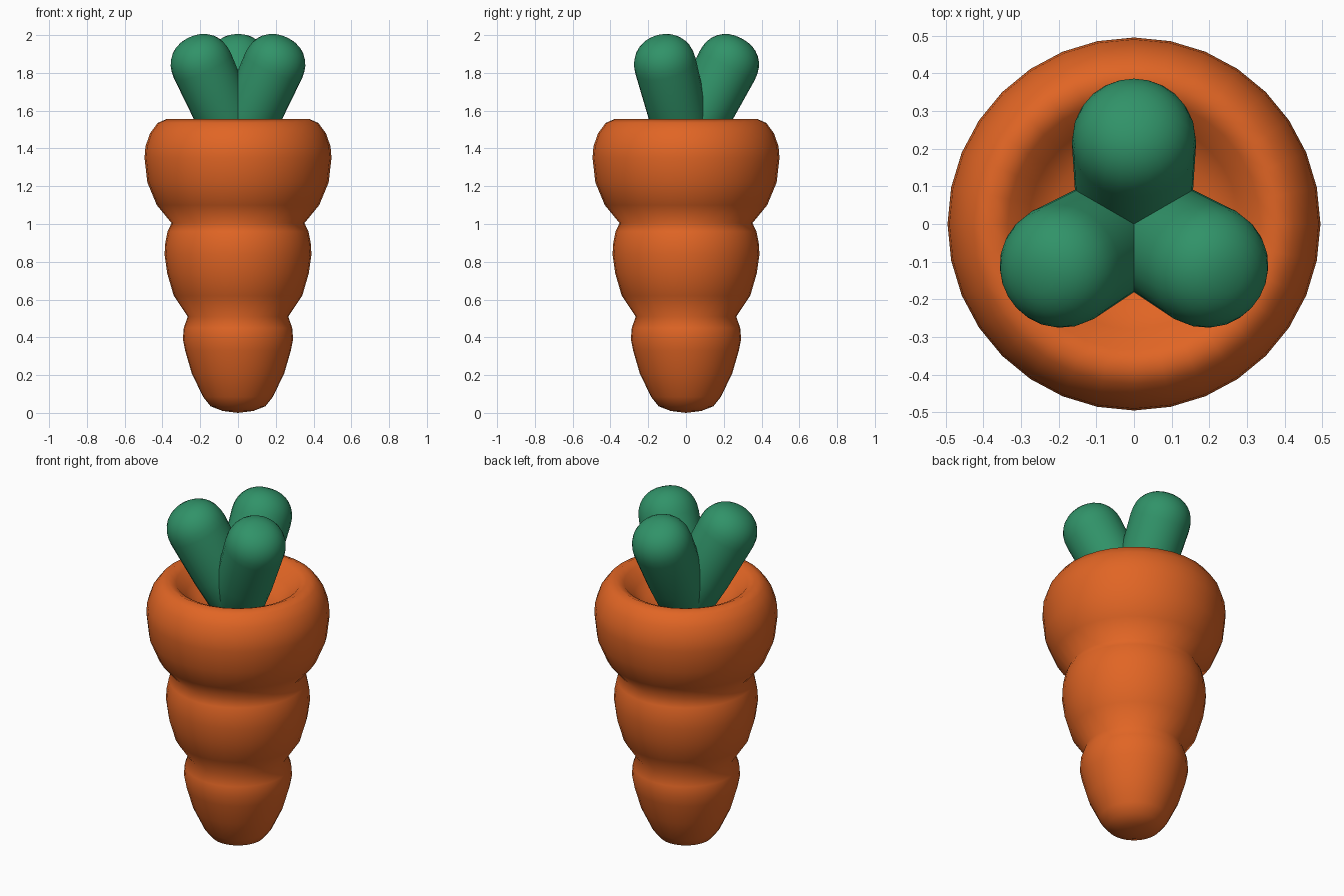
import bpy
import bmesh
import math
from mathutils import Matrix

cube = bpy.data.objects.get("Cube")
if cube:
    bpy.data.objects.remove(cube, do_unlink=True)


def make_material(name, colour):
    mat = bpy.data.materials.new(name)
    mat.use_nodes = True
    mat.diffuse_color = colour
    mat.node_tree.nodes["Principled BSDF"].inputs["Base Color"].default_value = colour
    return mat


def lathe(name, profile, sides, mat, matrix=Matrix(), crease_angle=80):
    """Spin a (radius, height) profile about z; its two ends lie on the axis."""
    bm = bmesh.new()
    verts = [bm.verts.new((r, 0, z)) for r, z in profile]
    edges = [bm.edges.new(pair) for pair in zip(verts, verts[1:])]
    bmesh.ops.spin(bm, geom=verts + edges, cent=(0, 0, 0), axis=(0, 0, 1),
                   angle=2 * math.pi, steps=sides)
    bmesh.ops.remove_doubles(bm, verts=bm.verts, dist=0.0005)
    bmesh.ops.recalc_face_normals(bm, faces=bm.faces)
    bm.transform(matrix)
    mesh = bpy.data.meshes.new(name)
    bm.to_mesh(mesh)
    bm.free()
    mesh.materials.append(mat)
    obj = bpy.data.objects.new(name, mesh)
    bpy.context.collection.objects.link(obj)
    bpy.ops.object.select_all(action="DESELECT")
    obj.select_set(True)
    bpy.context.view_layer.objects.active = obj
    bpy.ops.object.shade_smooth_by_angle(angle=math.radians(crease_angle))
    return obj


orange = make_material("carrot_orange", (0.75, 0.13, 0.018, 1))
green = make_material("leaf_green", (0.03, 0.29, 0.14, 1))

# Root: three stacked bulges with a dished top
root_profile = [
    (0, 0), (0.08, 0.01), (0.145, 0.035), (0.185, 0.085), (0.245, 0.21), (0.28, 0.33),
    (0.292, 0.39), (0.287, 0.45), (0.266, 0.51),
    (0.34, 0.62), (0.375, 0.74), (0.389, 0.84), (0.385, 0.90), (0.373, 0.96), (0.352, 1.005),
    (0.43, 1.10), (0.48, 1.22), (0.495, 1.35), (0.49, 1.41), (0.466, 1.48),
    (0.425, 1.535), (0.38, 1.555),
    (0.335, 1.535), (0.28, 1.47), (0.22, 1.42), (0.12, 1.40), (0, 1.395),
]
lathe("carrot_root", root_profile, 32, orange)

# Leaves: three blunt capsules fanned out of the dish
radius, tip = 0.165, 0.47
leaf_profile = [(0, -0.12), (0.1, -0.1), (0.142, 0), (0.157, 0.2)]
for i in range(9):
    a = i / 8 * math.pi / 2
    leaf_profile.append((radius * math.cos(a) ** 0.9 if i < 8 else 0,
                         tip + radius * math.sin(a) ** 0.9))
for side, turn in (("back", 0), ("right", 120), ("left", 240)):
    place = (Matrix.Translation((0, 0, 1.42)) @ Matrix.Rotation(math.radians(turn), 4, "Z")
             @ Matrix.Rotation(math.radians(-27.5), 4, "X"))
    lathe("leaf_" + side, leaf_profile, 24, green, place)
